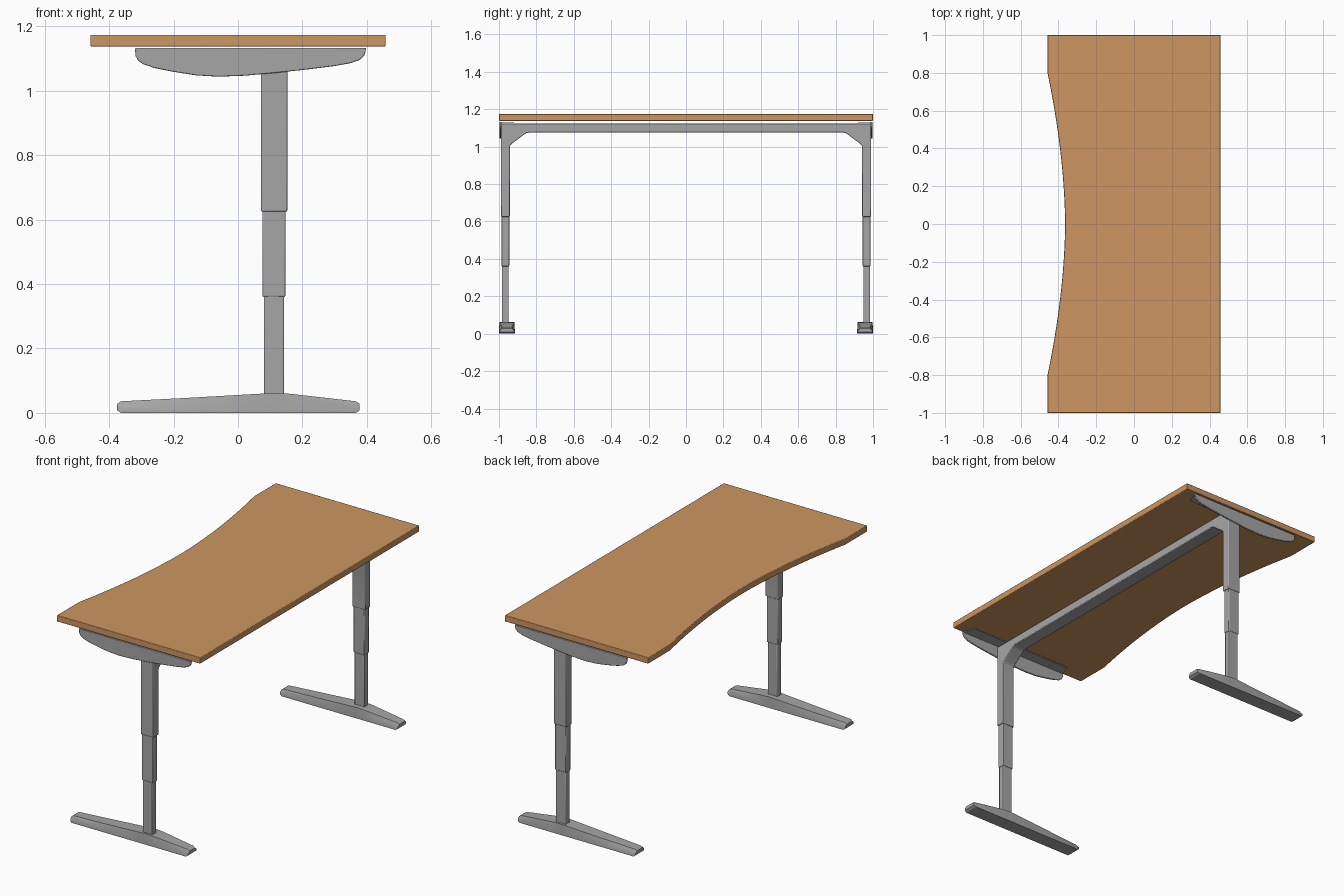
import bpy, bmesh, math
from mathutils import Vector

if "Cube" in bpy.data.objects:
    bpy.data.objects.remove(bpy.data.objects["Cube"])


def material(name, rgb):
    m = bpy.data.materials.new(name)
    m.diffuse_color = (*rgb, 1)
    m.use_nodes = True
    m.node_tree.nodes["Principled BSDF"].inputs["Base Color"].default_value = m.diffuse_color
    return m


WOOD = material("warm wood", (0.61, 0.305, 0.12))
GREY = material("grey metal", (0.38, 0.38, 0.38))


def loft(name, rings, mat, bevel=0.0, mirror=False, angle=30):
    """Skin a list of equal-length point rings, cap both ends."""
    bm = bmesh.new()
    loops = [[bm.verts.new(p) for p in ring] for ring in rings]
    n = len(loops[0])
    for a, b in zip(loops, loops[1:]):
        for i in range(n):
            j = (i + 1) % n
            bm.faces.new((a[i], a[j], b[j], b[i]))
    bm.faces.new(loops[0][::-1])
    bm.faces.new(loops[-1])
    bmesh.ops.recalc_face_normals(bm, faces=bm.faces)
    me = bpy.data.meshes.new(name)
    bm.to_mesh(me)
    bm.free()
    me.materials.append(mat)
    ob = bpy.data.objects.new(name, me)
    bpy.context.collection.objects.link(ob)
    bpy.ops.object.select_all(action='DESELECT')
    ob.select_set(True)
    bpy.context.view_layer.objects.active = ob
    bpy.ops.object.shade_smooth_by_angle(angle=math.radians(angle))
    if bevel:
        b = ob.modifiers.new("edge", 'BEVEL')
        b.width, b.segments, b.limit_method = bevel, 2, 'ANGLE'
    if mirror:
        m = ob.modifiers.new("other side", 'MIRROR')
        m.use_axis = (False, True, False)
        m.use_mirror_merge = False
    return ob


def prism(name, pts, axis, lo, hi, mat, **kw):
    """Extrude a 2D outline between lo and hi along an axis."""
    def put(p, h):
        v = list(p)
        v.insert(axis, h)
        return Vector(v)
    return loft(name, [[put(p, h) for p in pts] for h in (lo, hi)], mat, **kw)


def box(name, x, y, z, mat, **kw):
    pts = [(x[0], y[0]), (x[1], y[0]), (x[1], y[1]), (x[0], y[1])]
    return prism(name, pts, 2, z[0], z[1], mat, **kw)


# Tabletop with a shallow scooped edge on the user side
scoop = []
for i in range(41):
    y = 0.8 - 1.6 * i / 40
    scoop.append((-0.365 - 0.093 * abs(y / 0.8) ** 1.8, y))
outline = [(-0.458, -1), (0.458, -1), (0.458, 1), (-0.458, 1)] + scoop
prism("tabletop", outline, 2, 1.138, 1.174, WOOD, bevel=0.003)

# One-piece frame: crossbeam, corner gussets and upper leg sleeves
half = [(-0.99, 0.625), (-0.99, 1.123), (0.99, 1.123), (0.99, 0.625)]
inner = [(0.942, 0.625), (0.942, 1.0), (0.939, 1.008), (0.932, 1.015),
         (0.865, 1.065), (0.855, 1.072), (0.84, 1.075)]
inner += [(-y, z) for y, z in reversed(inner)]
prism("frame", half + inner, 0, 0.071, 0.153, GREY, bevel=0.004)

# Telescoping leg sections
box("middle_leg", (0.076, 0.147), (-0.987, -0.945), (0.36, 0.65), GREY,
    bevel=0.004, mirror=True)
box("lower_leg", (0.080, 0.143), (-0.985, -0.948), (0.04, 0.38), GREY,
    bevel=0.004, mirror=True)

# Curved side brackets with a flange under the top
curve = [(-0.32, 1.133), (-0.318, 1.108), (-0.31, 1.094), (-0.295, 1.083),
         (-0.26, 1.071), (-0.2, 1.059), (-0.13, 1.048), (-0.06, 1.044),
         (0.02, 1.047), (0.12, 1.056), (0.22, 1.067), (0.3, 1.077),
         (0.35, 1.086), (0.378, 1.096), (0.393, 1.11), (0.398, 1.133)]
prism("side_bracket", curve, 1, -0.997, -0.986, GREY, bevel=0.003, mirror=True)
flange = [(-0.319, -0.99), (0.397, -0.99), (0.37, -0.92), (-0.29, -0.92)]
prism("bracket_flange", flange, 2, 1.128, 1.133, GREY, mirror=True)

# Feet: lofted along x, tallest under the leg; (x, bottom, top, half widths)
stations = [(-0.375, 0.008, 0.028, 0.038, 0.025), (-0.364, 0, 0.036, 0.0425, 0.027),
            (-0.15, 0, 0.047, 0.0425, 0.034), (0.06, 0, 0.059, 0.0425, 0.039),
            (0.115, 0, 0.062, 0.0425, 0.040), (0.165, 0, 0.059, 0.0425, 0.039),
            (0.366, 0, 0.036, 0.0425, 0.027), (0.378, 0.008, 0.028, 0.038, 0.025)]
cy = -0.9575
rings = [[(x, cy - wb, zb), (x, cy + wb, zb), (x, cy + wb, zb + 0.012),
          (x, cy + wt, zt), (x, cy - wt, zt), (x, cy - wb, zb + 0.012)]
         for x, zb, zt, wb, wt in stations]
loft("foot", rings, GREY, mirror=True)
